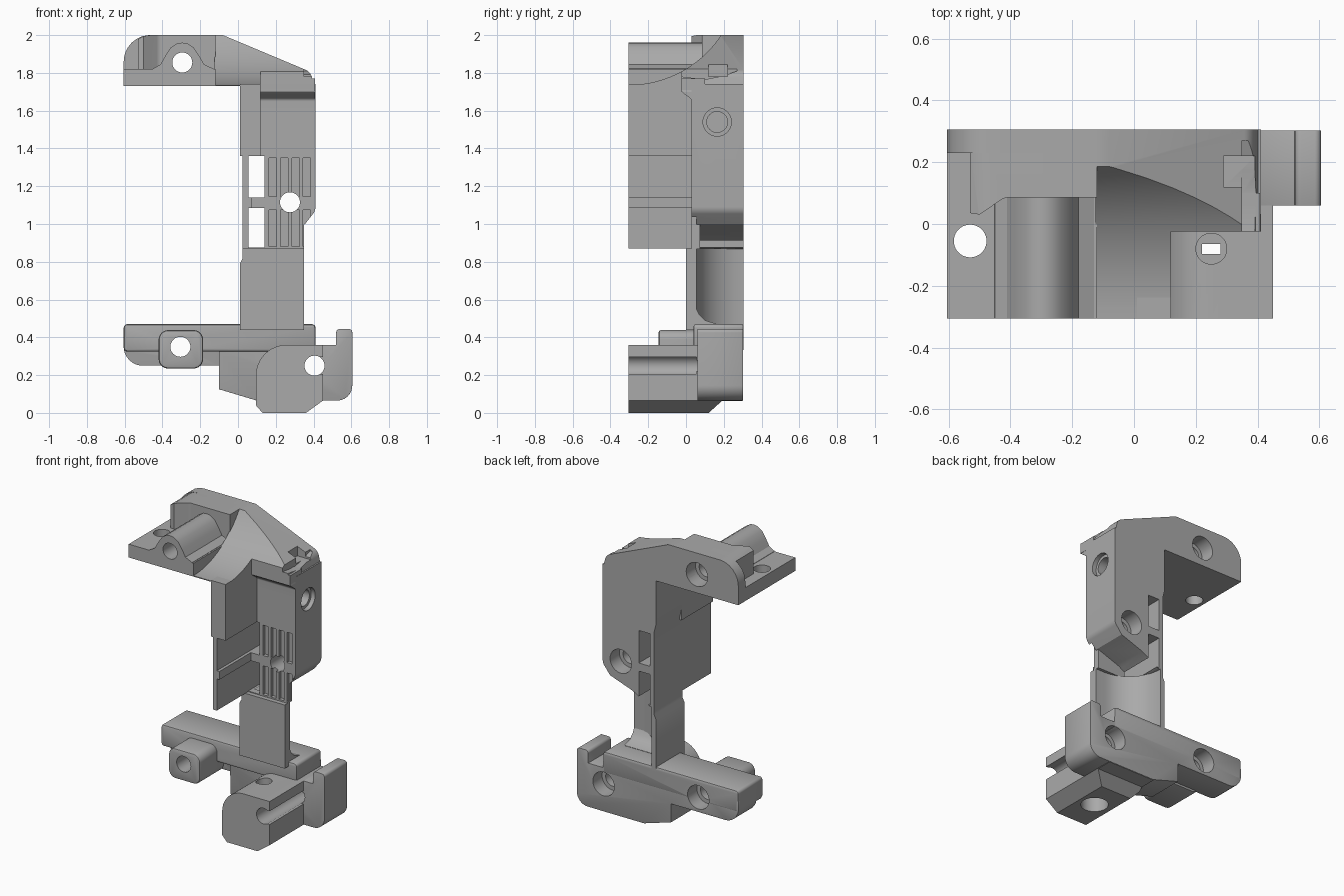
import bpy, bmesh, math
from mathutils import Vector

cube = bpy.data.objects.get("Cube")
if cube:
    bpy.data.objects.remove(cube, do_unlink=True)

grey = bpy.data.materials.new("plain_grey")
grey.use_nodes = True
grey.diffuse_color = (0.4, 0.4, 0.4, 1)
grey.node_tree.nodes["Principled BSDF"].inputs["Base Color"].default_value = (0.4, 0.4, 0.4, 1)


def rounded(points, steps=8):
    """Corners given as (a, b, radius) become arcs."""
    out = []
    for i, p in enumerate(points):
        c = Vector(p[:2])
        if len(p) == 2:
            out.append(c)
            continue
        u = (Vector(points[i - 1][:2]) - c).normalized()
        v = (Vector(points[(i + 1) % len(points)][:2]) - c).normalized()
        half = u.angle(v) / 2
        centre = c + (u + v).normalized() * p[2] / math.sin(half)
        a = c + u * p[2] / math.tan(half) - centre
        b = c + v * p[2] / math.tan(half) - centre
        for k in range(steps + 1):
            out.append(centre + a.lerp(b, k / steps).normalized() * p[2])
    return out


def prism(name, axis, points, lo, hi):
    """Extrude a profile along x (y,z), y (x,z) or z (x,y)."""
    place = {"x": lambda a, b, t: (t, a, b),
             "y": lambda a, b, t: (a, t, b),
             "z": lambda a, b, t: (a, b, t)}[axis]
    profile = rounded(points)
    bm = bmesh.new()
    ends = [[bm.verts.new(place(p[0], p[1], t)) for p in profile] for t in (lo, hi)]
    bm.faces.new(ends[0])
    bm.faces.new(ends[1])
    for i in range(len(profile)):
        bm.faces.new((ends[0][i - 1], ends[0][i], ends[1][i], ends[1][i - 1]))
    bmesh.ops.recalc_face_normals(bm, faces=bm.faces)
    mesh = bpy.data.meshes.new(name)
    bm.to_mesh(mesh)
    bm.free()
    mesh.materials.append(grey)
    ob = bpy.data.objects.new(name, mesh)
    bpy.context.collection.objects.link(ob)
    return ob


def box(name, x, y, z):
    return prism(name, "z", [(x[0], y[0]), (x[1], y[0]), (x[1], y[1]), (x[0], y[1])], *z)


def rod(axis, a, b, r, lo, hi, sides=40):
    turn = [2 * math.pi * k / sides for k in range(sides)]
    return prism("cutter", axis, [(a + r * math.cos(t), b + r * math.sin(t)) for t in turn], lo, hi)


def apply(ob, mod):
    bpy.context.view_layer.objects.active = ob
    bpy.ops.object.modifier_apply(modifier=mod.name)


def cut(ob, *cutters):
    for c in cutters:
        mod = ob.modifiers.new("cut", "BOOLEAN")
        mod.operation, mod.solver, mod.object = "DIFFERENCE", "EXACT", c
        apply(ob, mod)
        bpy.data.objects.remove(c, do_unlink=True)


def soften(ob, width=0.012):
    mod = ob.modifiers.new("soft edges", "BEVEL")
    mod.width, mod.segments, mod.angle_limit = width, 2, math.radians(40)
    apply(ob, mod)


def screw_hole(x, z, bore=0.053, head=0.08, depth=0.1):
    return rod("y", x, z, bore, -0.5, 0.5), rod("y", x, z, head, 0.305 - depth, 0.5)


# Top bracket: back plate, raised body, shelf and screw tube
plate = prism("top_back_plate", "y", [(-0.605, 1.73), (-0.605, 2.0, 0.14), (-0.12, 2.0),
                                      (-0.12, 1.73)], 0.23, 0.305)
body = prism("top_body", "z", [(-0.53, 0.235), (-0.53, 0.03), (-0.5, 0.03), (-0.42, 0.085, 0.04),
                               (-0.12, 0.085), (-0.12, 0.235)], 1.74, 2.0)
cut(body, prism("cutter", "y", [(-0.62, 1.8), (-0.605, 1.87), (-0.56, 1.96), (-0.5, 1.995),
                                (-0.46, 2.0), (-0.46, 2.1), (-0.7, 2.1), (-0.7, 1.8)], -0.1, 0.4))
shelf = box("top_shelf", (-0.605, -0.12), (-0.305, 0.3), (1.73, 1.82))
tube = prism("top_screw_tube", "y", [(-0.46, 1.8), (-0.45, 1.822), (-0.41, 1.845), (-0.385, 1.89),
                                     (-0.355, 1.935), (-0.32, 1.957), (-0.295, 1.96), (-0.27, 1.957),
                                     (-0.235, 1.935), (-0.205, 1.89), (-0.18, 1.845), (-0.13, 1.822),
                                     (-0.13, 1.8)], -0.305, 0.1)
for part in (plate, body, shelf, tube):
    cut(part, *screw_hole(-0.295, 1.855))
for part in (body, shelf):
    cut(part, rod("z", -0.53, -0.055, 0.053, 1.5, 1.9))
cut(body, rod("z", -0.53, -0.055, 0.09, 1.82, 2.2))

# Crown with a scooped front and sloping top
crown = prism("crown", "y", [(-0.125, 1.73), (-0.125, 2.0), (-0.08, 2.0), (0.385, 1.805, 0.06),
                             (0.41, 1.7), (0.12, 1.7), (0.12, 1.73)], -0.305, 0.305)
radius = 0.589
scoop = [(-0.305 + 0.52 * k / 16, 1.736 + radius - math.sqrt(radius ** 2 - (0.52 * k / 16) ** 2))
         for k in range(17)]
cut(crown,
    prism("cutter", "x", [(-0.5, 1.736)] + scoop + [(0.215, 2.3), (-0.5, 2.3)], -0.3, 0.6),
    box("cutter", (0.12, 0.6), (-0.6, -0.025), (1.5, 2.3)),
    prism("cutter", "x", [(-0.2, 1.82), (-0.1, 1.79), (0.1, 1.765), (0.2, 1.785), (0.27, 1.81),
                          (0.27, 2.0), (-0.2, 2.0)], 0.35, 0.6),
    box("cutter", (0.29, 0.4), (0.12, 0.22), (1.78, 2.2)))
prism("shoulder", "x", [(-0.025, 1.77), (-0.025, 1.7, 0.03), (0.03, 1.66, 0.02), (0.03, 1.6),
                        (0.1, 1.6), (0.1, 1.77)], 0.12, 0.408)

# Upper spine with windows, grooves and screw holes
spine = prism("upper_spine", "y", [(0.01, 1.74), (0.41, 1.74), (0.41, 1.07, 0.06), (0.355, 1.0),
                                   (0.186, 0.94), (0.06, 0.868), (0.025, 0.868), (0.025, 1.38),
                                   (0.01, 1.44)], 0.03, 0.305)
panel = box("groove_panel", (0.025, 0.35), (0.03, 0.075), (0.868, 1.06))
for part in (spine, panel):
    cut(part, *screw_hole(0.275, 1.115))
    for z in ((0.875, 1.085), (1.14, 1.36)):
        cut(part, box("cutter", (0.055, 0.14), (-0.1, 0.5), z))
        for k in range(4):
            x = 0.165 + 0.06 * k
            cut(part, box("cutter", (x, x + 0.04), (-0.1, 0.055), (z[0] + 0.005, z[1] - 0.01)))
cut(spine, rod("x", 0.165, 1.54, 0.075, 0.38, 0.6), rod("x", 0.165, 1.54, 0.055, 0.25, 0.5))

# Side wall reaching forward
box("side_wall_thick", (0.01, 0.12), (-0.305, 0.032), (1.36, 1.74))
box("side_wall_thin", (0.025, 0.055), (-0.305, 0.032), (0.87, 1.37))
box("side_wall_ridge", (0.05, 0.075), (-0.305, 0.032), (1.085, 1.14))

# Lower spine with a hollow back, and its foot fillet
hollow = [(0.28 - 0.235 * math.cos(t), 0.305 - 0.25 * math.sin(t))
          for t in (math.pi / 2 * k / 10 for k in range(11))]
lower = prism("lower_spine", "z", [(0.01, 0), (0.01, 0.305)] + hollow + [(0.35, 0.055), (0.35, 0)],
              0.44, 0.87)
cut(lower, prism("cutter", "y", [(-0.1, 0.79), (0.01, 0.79), (0.025, 0.82), (0.025, 1), (-0.1, 1)],
                 -0.2, 0.5))
prism("foot_fillet", "x", [(0.05, 0.44), (0.05, 0.56), (0.07, 0.52), (0.1, 0.49), (0.16, 0.472),
                           (0.16, 0.44)], 0.04, 0.35)

# Base: long bar, lower plate and end tab
bar = prism("base_bar", "y", [(-0.605, 0.47, 0.02), (-0.605, 0.325, 0.02), (0.41, 0.325),
                              (0.41, 0.47, 0.02)], 0.04, 0.305)
base = prism("base_plate", "y", [(-0.605, 0.4), (-0.605, 0.25, 0.1), (-0.1, 0.25), (-0.1, 0.125),
                                 (0.1, 0.065), (0.605, 0.065, 0.08), (0.605, 0.445, 0.02),
                                 (0.52, 0.445, 0.02), (0.52, 0.36), (0.41, 0.36), (0.41, 0.4)],
             0.06, 0.303)
cut(base, box("cutter", (-0.7, -0.101), (-0.1, 0.11), (0.1, 0.33)))
boss = prism("base_boss", "y", [(-0.42, 0.235, 0.05), (-0.42, 0.438, 0.05), (-0.185, 0.438, 0.05),
                                (-0.185, 0.235, 0.05)], -0.145, 0.12)
for part in (bar, base, boss):
    soften(part)
    cut(part, *screw_hole(-0.305, 0.35))

# Clamp block with side groove, top pocket and slit
clamp = prism("clamp_block", "y", [(0.095, 0.04), (0.13, 0), (0.36, 0), (0.45, 0.065), (0.45, 0.36),
                                   (0.095, 0.36, 0.16)], -0.305, 0.3)
cut(clamp,
    prism("cutter", "x", [(0.12, -0.1), (0.12, 0), (0.19, 0.063), (0.5, 0.063), (0.5, -0.1)], 0, 0.6),
    box("cutter", (0.4, 0.6), (-0.5, 0.055), (0.205, 0.295)),
    rod("z", 0.25, -0.08, 0.05, 0.28, 0.5),
    rod("z", 0.25, -0.08, 0.085, -0.1, 0.1),
    box("cutter", (0.22, 0.28), (-0.097, -0.065), (-0.1, 0.5)))
for part in (base, clamp):
    cut(part, *screw_hole(0.405, 0.25))

# Smooth shading on curves, sharp edges kept
for ob in bpy.context.scene.objects:
    if ob.type == "MESH" and ob.data.materials and ob.data.materials[0] == grey:
        bpy.ops.object.select_all(action="DESELECT")
        ob.select_set(True)
        bpy.context.view_layer.objects.active = ob
        bpy.ops.object.shade_smooth_by_angle(angle=math.radians(30))
